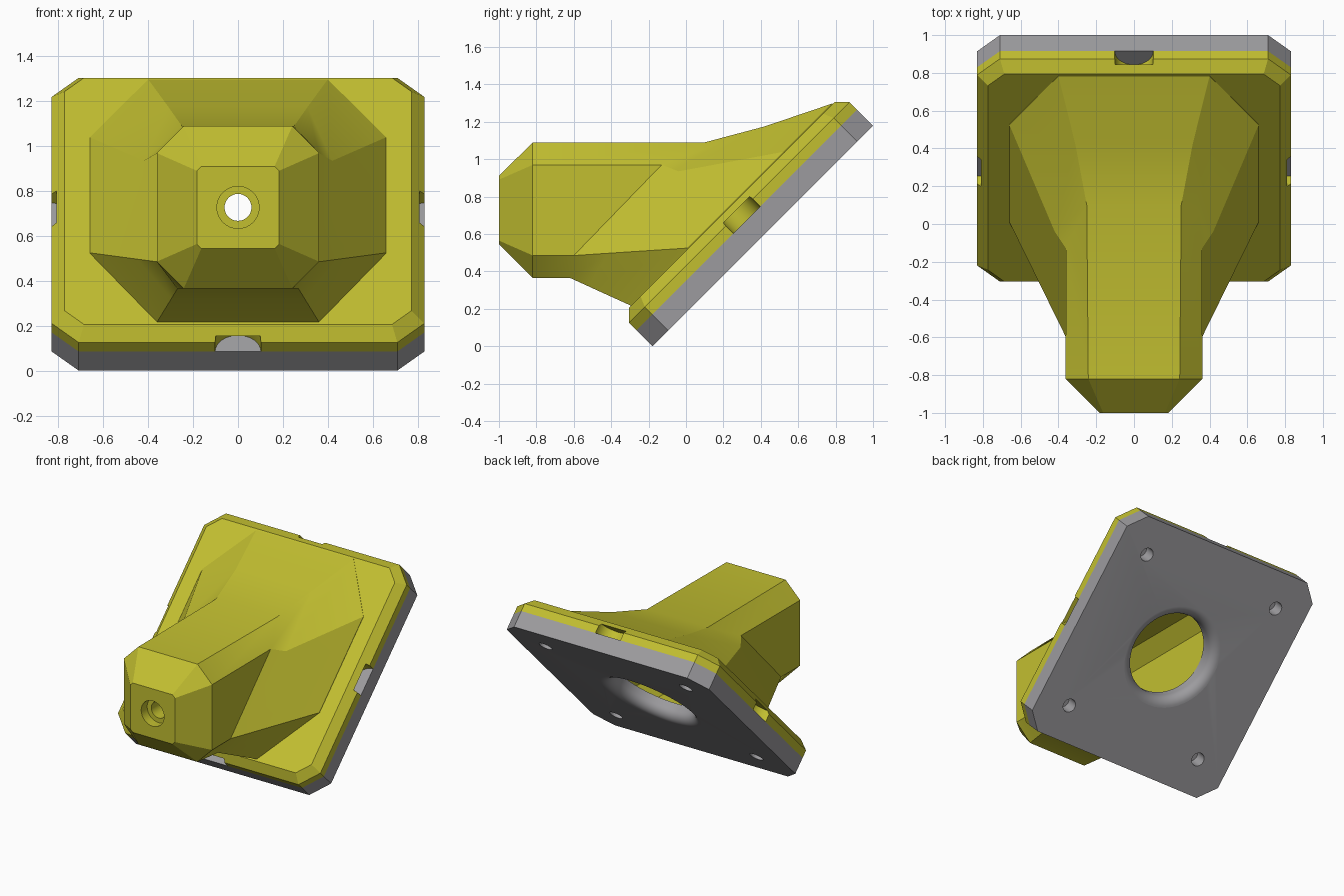
import bpy, bmesh, math
from mathutils import Matrix, Vector

if "Cube" in bpy.data.objects:
    bpy.data.objects.remove(bpy.data.objects["Cube"])

TILT = Matrix.Translation((0, 0.41, 0.59)) @ Matrix.Rotation(math.radians(45), 4, 'X')
NORMAL = Vector((0, -1, 1)).normalized()


def material(name, rgb):
    m = bpy.data.materials.new(name)
    m.diffuse_color = (*rgb, 1)
    m.use_nodes = True
    m.node_tree.nodes["Principled BSDF"].inputs["Base Color"].default_value = m.diffuse_color
    return m


yellow = material("olive_yellow", (0.54, 0.52, 0.03))
gray = material("mid_gray", (0.335, 0.33, 0.345))


def loft(name, rings, mat, matrix=Matrix()):
    """Closed skin through rings that all have the same point count."""
    bm = bmesh.new()
    vs = [[bm.verts.new(matrix @ Vector(p)) for p in r] for r in rings]
    n = len(vs[0])
    for a, b in zip(vs, vs[1:]):
        for i in range(n):
            j = (i + 1) % n
            bm.faces.new((a[i], a[j], b[j], b[i]))
    bm.faces.new(vs[0][::-1])
    bm.faces.new(vs[-1])
    bmesh.ops.recalc_face_normals(bm, faces=bm.faces)
    me = bpy.data.meshes.new(name)
    bm.to_mesh(me)
    bm.free()
    me.materials.append(mat)
    ob = bpy.data.objects.new(name, me)
    bpy.context.collection.objects.link(ob)
    return ob


def lathe(name, profile, mat, matrix, seg=48):
    """Turn (radius, height) pairs around local z."""
    rings = [[(r * math.cos(2 * math.pi * i / seg), r * math.sin(2 * math.pi * i / seg), h)
              for i in range(seg)] for r, h in profile]
    return loft(name, rings, mat, matrix)


def combine(ob, tool, op='DIFFERENCE'):
    m = ob.modifiers.new("bool", 'BOOLEAN')
    m.object, m.operation, m.solver = tool, op, 'EXACT'
    bpy.context.view_layer.objects.active = ob
    bpy.ops.object.modifier_apply(modifier=m.name)
    bpy.data.objects.remove(tool)


def plate_ring(inset, h):
    """Chamfered rectangle at height h over the plate's back."""
    x, y, c = 0.83 - inset, 0.834 - inset, 0.12 - inset * 0.586
    return [(x - c, -y, h), (x, c - y, h), (x, y - c, h), (x - c, y, h),
            (c - x, y, h), (-x, y - c, h), (-x, c - y, h), (c - x, -y, h)]


def sym(half):
    """Mirror four right-hand points, listed bottom to top, into a ring."""
    return half + [(-x, y, z) for x, y, z in reversed(half)]


def tube_half(w, c, y, zc=0.7275):
    return [(w - c, y, zc - w), (w, y, zc - w + c), (w, y, zc + w - c), (w - c, y, zc + w)]


# Back plate with flared opening and four blind bolt holes
back_plate = loft("back_plate", [plate_ring(0, 0), plate_ring(0, 0.12)], gray, TILT)
flare = [(0.37, -0.03)]
flare += [(0.37 - 0.07 * math.sin(t * math.pi / 16), 0.07 - 0.07 * math.cos(t * math.pi / 16))
          for t in range(9)]
flare += [(0.30, 0.15)]
combine(back_plate, lathe("opening_cutter", flare, gray, TILT))
for sx in (-1, 1):
    for sy in (-1, 1):
        at = TILT @ Matrix.Translation((0.575 * sx, 0.585 * sy, 0))
        combine(back_plate, lathe("bolt_cutter", [(0.048, -0.05), (0.048, 0.1)], gray, at, 24))

# Housing: bevelled flange joined to a flared neck
housing = loft("housing", [plate_ring(0, 0.12), plate_ring(0, 0.177), plate_ring(0.057, 0.234)],
               yellow, TILT)
neck_end = [(0.27, -0.62, 0.365), (0.36, -0.6, 0.485), (0.36, -0.13, 0.97), (0.25, 0.1, 1.09)]
foot = [(0.36, -0.297, 0.218), (0.66, 0.01, 0.525), (0.66, 0.525, 1.04), (0.40, 0.783, 1.298)]
low = [tuple(Vector(a).lerp(Vector(b), 0.3)) for a, b in zip(neck_end[:2], foot[:2])]
waist = low + [(0.42, -0.04, 0.935), (0.31, 0.42, 1.175)]
sunk = [tuple(Vector(p) - NORMAL * 0.06) for p in foot]
neck = loft("neck", [sym(r) for r in (
    tube_half(0.183, 0.02, -1.0), tube_half(0.362, 0.12, -0.82),
    neck_end, waist, foot, sunk)], yellow)
combine(housing, neck, 'UNION')

# Hollow inside, cable hole and counterbore
combine(housing, loft("hollow_cutter", [sym(tube_half(0.30, 0.1, y)) for y in (-0.78, 0.9)], yellow))
front = Matrix.Translation((0, -1, 0.7275)) @ Matrix.Rotation(math.radians(-90), 4, 'X')
combine(housing, lathe("hole_cutter", [(0.094, -0.05), (0.094, 0.07), (0.06, 0.07), (0.06, 0.3)],
                       yellow, front, 32))

# Half-round pry notches in the middle of each flange edge
for x, y in ((0.83, 0), (-0.83, 0), (0, 0.834), (0, -0.834)):
    at = TILT @ Matrix.Translation((x, y, 0))
    combine(housing, lathe("notch_cutter", [(0.102, 0.08), (0.102, 0.198)], yellow, at, 32))

# Smooth the curved walls, keep the bevels crisp
for ob in (back_plate, housing):
    bpy.ops.object.select_all(action='DESELECT')
    ob.select_set(True)
    bpy.context.view_layer.objects.active = ob
    bpy.ops.object.shade_smooth_by_angle(angle=math.radians(25))
